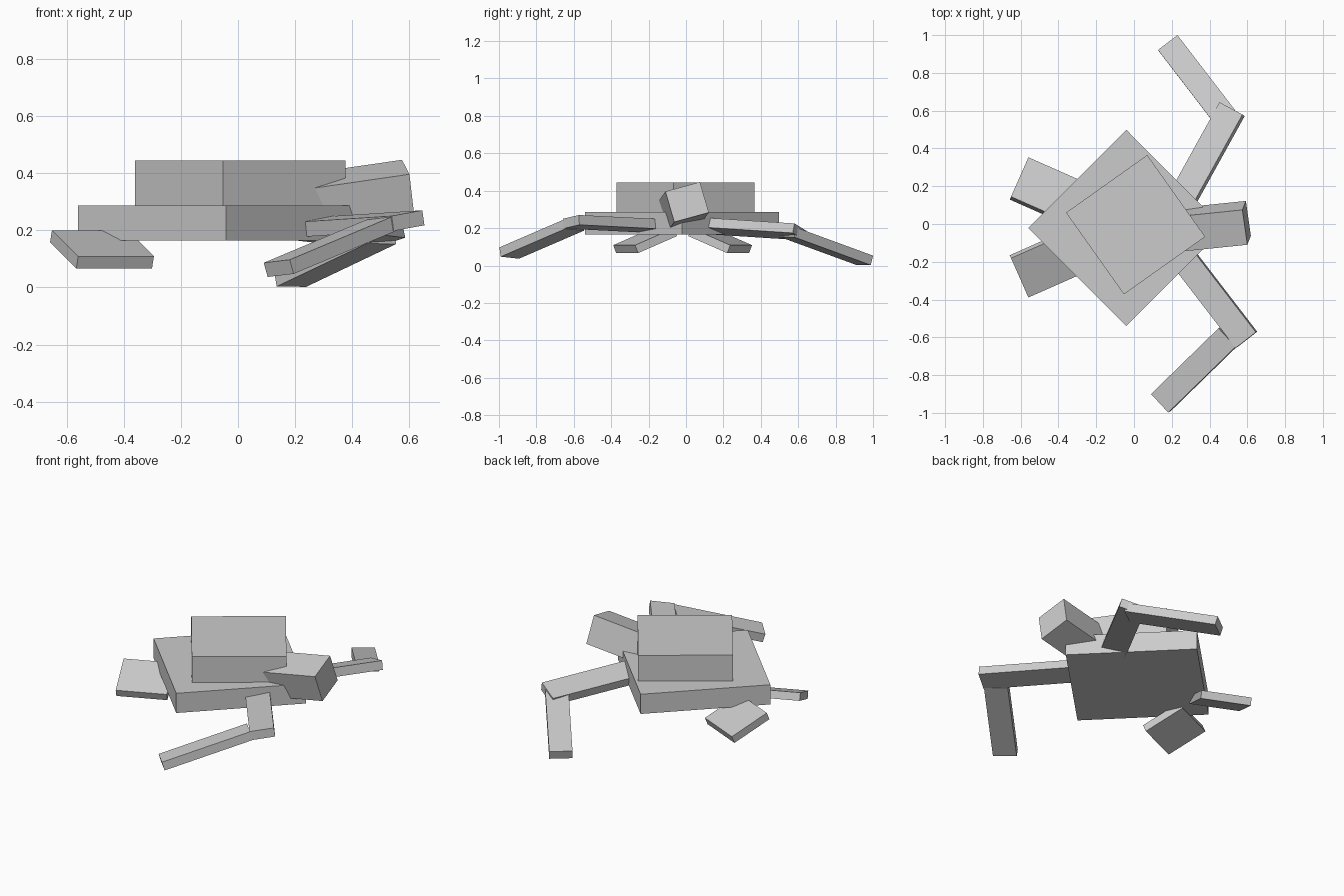
import bpy, bmesh
from mathutils import Vector, Matrix

if "Cube" in bpy.data.objects:
    bpy.data.objects.remove(bpy.data.objects["Cube"])


def slab(name, corner, length, width, thickness):
    """Box hanging below a top corner, spanned by two edge vectors."""
    c, l, w = Vector(corner), Vector(length), Vector(width)
    w = w - l * (w.dot(l) / l.dot(l))          # keep the box square
    t = l.cross(w).normalized() * thickness
    if t.z > 0:
        t.negate()
    m = Matrix((l, w, t)).transposed().to_4x4()
    m.translation = c + (l + w + t) / 2
    bm = bmesh.new()
    bmesh.ops.create_cube(bm, size=1, matrix=m)
    bmesh.ops.recalc_face_normals(bm, faces=bm.faces)
    mesh = bpy.data.meshes.new(name)
    bm.to_mesh(mesh)
    bm.free()
    obj = bpy.data.objects.new(name, mesh)
    bpy.context.collection.objects.link(obj)
    return obj


# Body and shell: flat square slabs
slab("body", (-0.56, -0.02, 0.286), (0.52, 0.518, 0), (0.52, -0.518, 0), 0.121)
slab("shell", (-0.36, 0.06, 0.445), (0.43, 0.305, 0), (0.31, -0.43, 0), 0.16)

# Head: tilted block running back into the shell
slab("head", (0.60, -0.11, 0.396), (-0.38, -0.039, -0.055), (-0.023, 0.185, 0.051), 0.171)

# Front flippers, each bent at an elbow
slab("right_upper_flipper", (0.645, -0.573, 0.27), (-0.40, 0.52, -0.026), (-0.11, -0.08, -0.02), 0.053)
slab("right_lower_flipper", (0.181, -0.998, 0.097), (0.357, 0.348, 0.15), (-0.094, 0.095, -0.012), 0.052)
slab("left_upper_flipper", (0.574, 0.58, 0.225), (-0.285, -0.515, 0.033), (-0.122, 0.064, -0.04), 0.053)
slab("left_lower_flipper", (0.23, 1.0, 0.053), (0.315, -0.41, 0.15), (-0.106, -0.075, 0), 0.053)

# Back feet, mirrored across the body's middle line
mid = -0.018
for name, s in (("right_back_foot", -1), ("left_back_foot", 1)):
    slab(name, (-0.651, mid + s * 0.163, 0.2), (0.265, -s * 0.117, 0),
         (0.092, s * 0.208, -0.091), 0.046)
